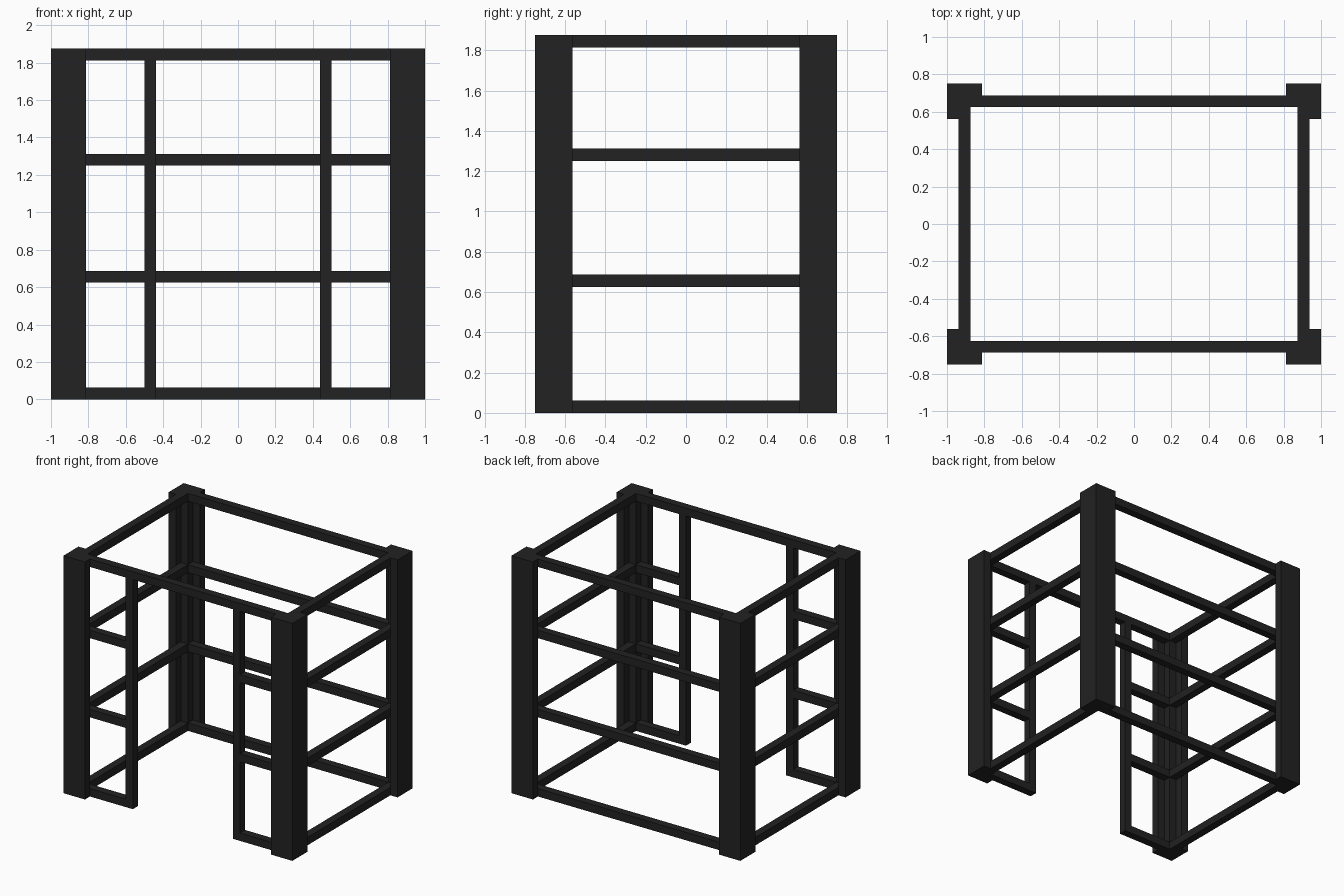
import bpy
import bmesh

cube = bpy.data.objects.get("Cube")
if cube:
    bpy.data.objects.remove(cube, do_unlink=True)

T = 0.0625                      # bar thickness
HEIGHT = 1.875
LEVELS = {"bottom": 0.0, "lower": 0.625, "upper": 1.25, "top": 1.8125}
X_IN, Y_IN = 0.875, 0.625       # inner faces of the frame
JAMB = 0.4375                   # inner face of the doorway jambs

black = bpy.data.materials.new("matte_black")
black.diffuse_color = (0.016, 0.016, 0.016, 1)
black.use_nodes = True
bsdf = black.node_tree.nodes["Principled BSDF"]
bsdf.inputs["Base Color"].default_value = (0.016, 0.016, 0.016, 1)
bsdf.inputs["Roughness"].default_value = 0.8


def prism(name, outline, z0, z1):
    """Extrude a flat outline from z0 to z1."""
    bm = bmesh.new()
    face = bm.faces.new([bm.verts.new((x, y, z0)) for x, y in outline])
    ext = bmesh.ops.extrude_face_region(bm, geom=[face])
    top = [v for v in ext["geom"] if isinstance(v, bmesh.types.BMVert)]
    bmesh.ops.translate(bm, verts=top, vec=(0, 0, z1 - z0))
    bmesh.ops.recalc_face_normals(bm, faces=bm.faces)
    mesh = bpy.data.meshes.new(name)
    bm.to_mesh(mesh)
    bm.free()
    mesh.materials.append(black)
    obj = bpy.data.objects.new(name, mesh)
    bpy.context.collection.objects.link(obj)
    return obj


def bar(name, x0, x1, y0, y1, z0, z1):
    return prism(name, [(x0, y0), (x1, y0), (x1, y1), (x0, y1)], z0, z1)


# Corner posts: angle-shaped cladding around a square inner upright
POST = [(1, 0.75), (0.8125, 0.75), (0.8125, Y_IN + T), (X_IN, Y_IN + T),
        (X_IN, Y_IN), (X_IN + T, Y_IN), (X_IN + T, 0.5625), (1, 0.5625)]
SIDES = {"left": 1, "right": -1}
for side, sx in SIDES.items():
    for end, sy in {"front": -1, "back": 1}.items():
        prism(f"{end}_{side}_post", [(x * sx, y * sy) for x, y in POST], 0, HEIGHT)

# Horizontal rails on the back and both sides at every level
for level, z in LEVELS.items():
    bar(f"back_{level}_rail", -X_IN, X_IN, Y_IN, Y_IN + T, z, z + T)
    for side, sx in SIDES.items():
        x0, x1 = sorted((sx * X_IN, sx * (X_IN + T)))
        bar(f"{side}_{level}_rail", x0, x1, -Y_IN, Y_IN, z, z + T)

# Front: full header, doorway jambs and short rails beside the opening
bar("front_top_rail", -X_IN, X_IN, -Y_IN - T, -Y_IN, LEVELS["top"], HEIGHT)
for side, sx in SIDES.items():
    x0, x1 = sorted((sx * JAMB, sx * (JAMB + T)))
    bar(f"{side}_door_jamb", x0, x1, -Y_IN - T, -Y_IN, 0, LEVELS["top"])
    x0, x1 = sorted((sx * (JAMB + T), sx * X_IN))
    for level in ("bottom", "lower", "upper"):
        z = LEVELS[level]
        bar(f"front_{side}_{level}_rail", x0, x1, -Y_IN - T, -Y_IN, z, z + T)
